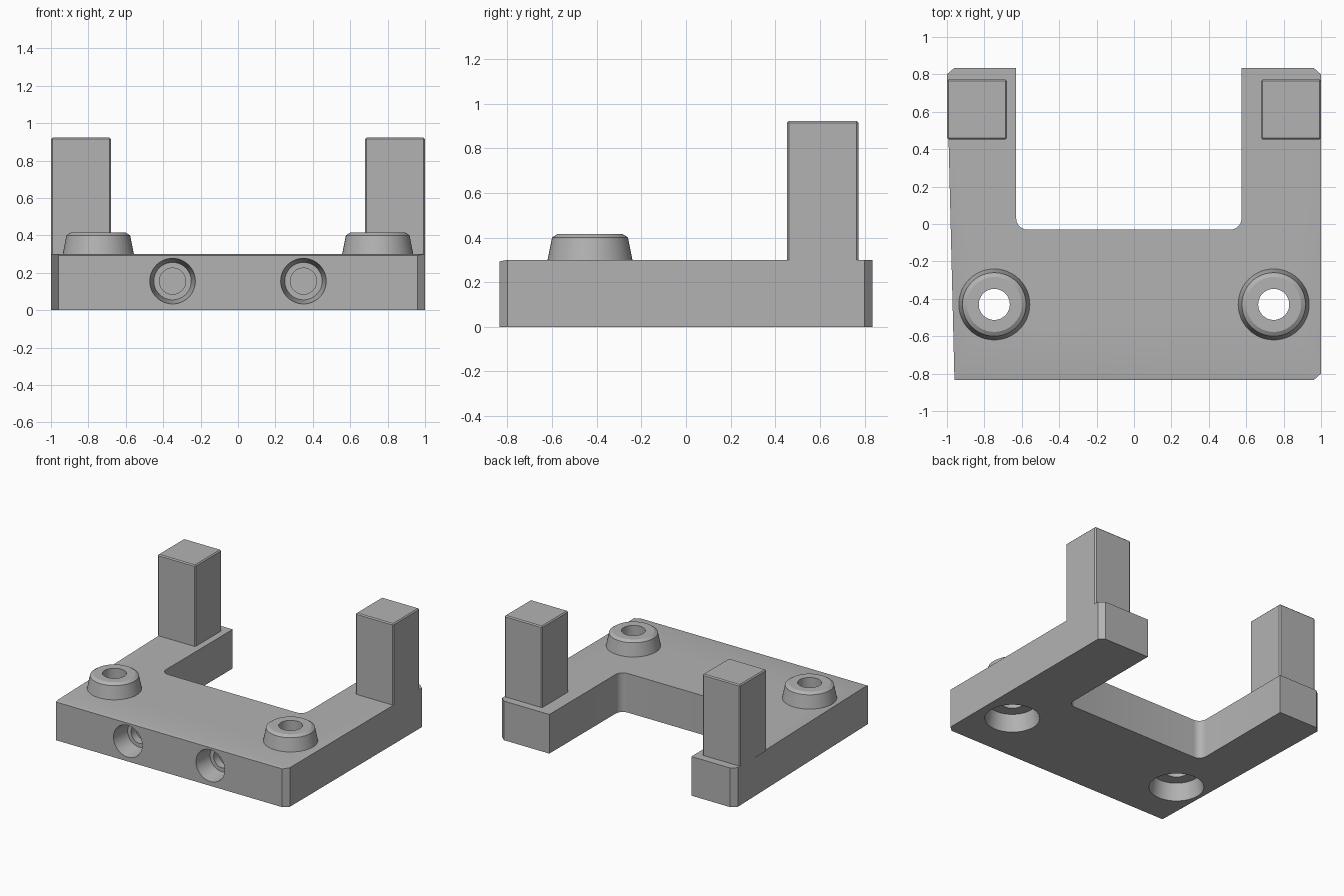
import bpy, bmesh, math
from mathutils import Matrix, Vector

cube = bpy.data.objects.get("Cube")
if cube:
    bpy.data.objects.remove(cube)

grey = bpy.data.materials.new("plain grey")
grey.use_nodes = True
colour = (0.45, 0.45, 0.45, 1)
grey.diffuse_color = colour
grey.node_tree.nodes["Principled BSDF"].inputs["Base Color"].default_value = colour


def finish(bm, name):
    """Turn a bmesh into a grey object."""
    bmesh.ops.recalc_face_normals(bm, faces=bm.faces)
    mesh = bpy.data.meshes.new(name)
    bm.to_mesh(mesh)
    bm.free()
    mesh.materials.append(grey)
    obj = bpy.data.objects.new(name, mesh)
    bpy.context.collection.objects.link(obj)
    return obj


def lathe(name, profile, matrix, closed=False, steps=48):
    """Revolve (radius, height) points about z, then place the result."""
    bm = bmesh.new()
    verts = [bm.verts.new((r, 0, z)) for r, z in profile]
    pairs = list(zip(verts, verts[1:]))
    if closed:
        pairs.append((verts[-1], verts[0]))
    edges = [bm.edges.new(p) for p in pairs]
    bmesh.ops.spin(bm, geom=verts + edges, axis=(0, 0, 1), cent=(0, 0, 0),
                   angle=2 * math.pi, steps=steps)
    bmesh.ops.remove_doubles(bm, verts=bm.verts, dist=1e-4)
    bmesh.ops.transform(bm, matrix=matrix, verts=bm.verts)
    return finish(bm, name)


def smooth(obj):
    bpy.ops.object.select_all(action='DESELECT')
    obj.select_set(True)
    bpy.context.view_layer.objects.active = obj
    bpy.ops.object.shade_smooth_by_angle(angle=math.radians(25))


def fillet(cx, cy, r, start, n=6):
    """Quarter arc running clockwise from the start angle."""
    return [(cx + r * math.cos(start - i * math.pi / 2 / n),
             cy + r * math.sin(start - i * math.pi / 2 / n)) for i in range(n + 1)]


# U-shaped base plate with chamfered outer corners and filleted notch
TOP = 0.30
outline = [(-0.96, -0.835), (0.96, -0.835), (1, -0.80), (1, 0.80), (0.96, 0.835), (0.575, 0.835)]
outline += fillet(0.515, 0.03, 0.06, 0)
outline += fillet(-0.57, 0.03, 0.06, -math.pi / 2)
outline += [(-0.63, 0.835), (-0.96, 0.835), (-1, 0.80)]
bm = bmesh.new()
base = bm.faces.new([bm.verts.new((x, y, 0)) for x, y in outline])
up = bmesh.ops.extrude_face_region(bm, geom=[base])["geom"]
bmesh.ops.translate(bm, vec=(0, 0, TOP), verts=[v for v in up if isinstance(v, bmesh.types.BMVert)])
# Shallow slope along the front top edge
cut = bmesh.ops.bisect_plane(bm, geom=bm.verts[:] + bm.edges[:] + bm.faces[:],
                             plane_co=(0, -0.80, TOP), plane_no=Vector((0, -0.2, 1)),
                             clear_outer=True)
bmesh.ops.holes_fill(bm, edges=[e for e in bm.edges if e.is_boundary])
plate = finish(bm, "base_plate")

# Tapered bosses on top, with sockets below and blind bores in the front
cutters = []
for side, s in (("left", 1), ("right", -1)):
    spot = Matrix.Translation((s * 0.747, -0.43, 0))
    boss = lathe(side + "_boss",
                 [(0.083, TOP), (0.19, TOP), (0.17, 0.40), (0.147, 0.415), (0.083, 0.415)],
                 spot, closed=True)
    smooth(boss)
    cutters.append(lathe("socket_cutter",
                         [(0, -0.02), (0.195, -0.02), (0.17, 0.13), (0.083, 0.13), (0.083, 0.4), (0, 0.4)],
                         spot))
    front = Matrix.Translation((s * 0.35, -0.835, 0.155)) @ Matrix.Rotation(-math.pi / 2, 4, 'X')
    cutters.append(lathe("bore_cutter",
                         [(0, -0.02), (0.125, -0.02), (0.10, 0.14), (0.07, 0.14), (0.07, 0.2), (0, 0.2)],
                         front))

bpy.context.view_layer.objects.active = plate
for c in cutters:
    mod = plate.modifiers.new("cut", 'BOOLEAN')
    mod.operation = 'DIFFERENCE'
    mod.solver = 'EXACT'
    mod.object = c
    bpy.ops.object.modifier_apply(modifier=mod.name)
    bpy.data.objects.remove(c)
smooth(plate)

# Square posts near the back
for side, s in (("left", 1), ("right", -1)):
    bm = bmesh.new()
    bmesh.ops.create_cube(bm, size=1)
    bmesh.ops.scale(bm, vec=(0.32, 0.32, 0.625), verts=bm.verts)
    bmesh.ops.translate(bm, vec=(s * 0.84, 0.613, 0.6095), verts=bm.verts)
    edges = [e for e in bm.edges if max(v.co.z for v in e.verts) > 0.5]
    bmesh.ops.bevel(bm, geom=edges, offset=0.008, segments=1, affect='EDGES')
    finish(bm, side + "_post")
